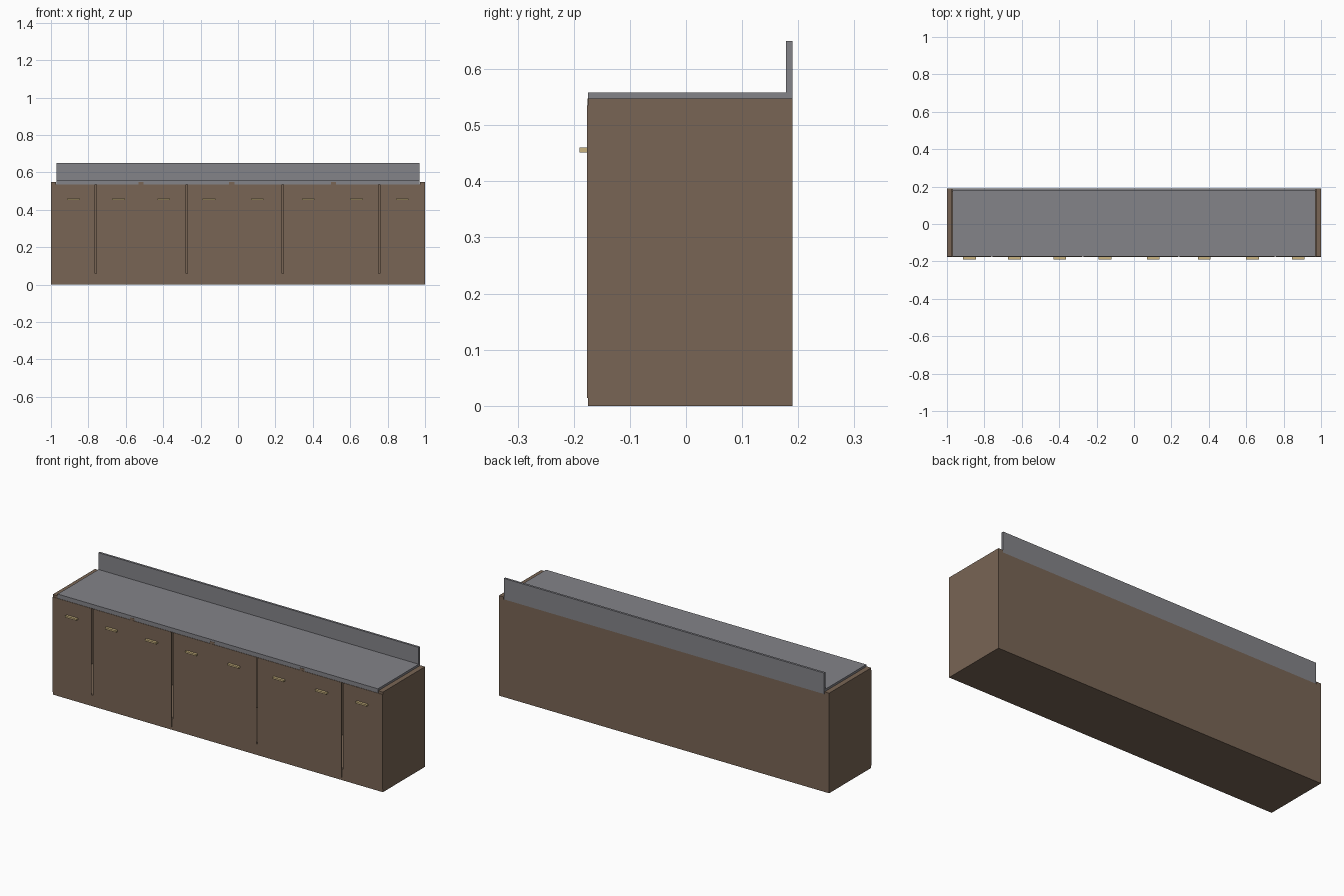
import bpy, bmesh

if "Cube" in bpy.data.objects:
    bpy.data.objects.remove(bpy.data.objects["Cube"])


def material(name, rgb):
    m = bpy.data.materials.new(name)
    m.diffuse_color = (*rgb, 1)
    m.use_nodes = True
    m.node_tree.nodes["Principled BSDF"].inputs["Base Color"].default_value = m.diffuse_color
    return m


WOOD = material("brown_wood", (0.19, 0.13, 0.09))
STONE = material("grey_counter", (0.23, 0.23, 0.25))
BRASS = material("pale_brass", (0.60, 0.46, 0.22))


def finish(name, bm, mat):
    bmesh.ops.recalc_face_normals(bm, faces=bm.faces)
    mesh = bpy.data.meshes.new(name)
    bm.to_mesh(mesh)
    bm.free()
    mesh.materials.append(mat)
    ob = bpy.data.objects.new(name, mesh)
    bpy.context.collection.objects.link(ob)
    return ob


def box(name, x, y, z, mat):
    bm = bmesh.new()
    bmesh.ops.create_cube(bm, size=1)
    for v in bm.verts:
        v.co = [r[0] if c < 0 else r[1] for r, c in zip((x, y, z), v.co)]
    return finish(name, bm, mat)


FRONT, BACK, TOP, T = -0.1745, 0.19, 0.548, 0.028

# Carcass: end panels, dividers, base and back
box("left_end_panel", (-1, -1 + T), (FRONT, BACK), (0, TOP), WOOD)
box("right_end_panel", (1 - T, 1), (FRONT, BACK), (0, TOP), WOOD)
box("base", (-1 + T, 1 - T), (FRONT, BACK), (0, 0.06), WOOD)
box("back_panel", (-1 + T, 1 - T), (BACK - 0.015, BACK), (0.06, 0.535), WOOD)
for i, x in enumerate((-0.518, -0.034, 0.511)):
    box(f"divider_{i + 1}", (x - T / 2, x + T / 2), (FRONT - 0.001, BACK - 0.015),
        (0.06, TOP), WOOD)

# Countertop and splashback as one L-shaped profile
profile = [(FRONT, 0.535), (BACK, 0.535), (BACK, 0.65), (0.178, 0.65),
           (0.178, 0.558), (FRONT, 0.558)]
bm = bmesh.new()
face = bm.faces.new([bm.verts.new((-0.97, y, z)) for y, z in profile])
ext = bmesh.ops.extrude_face_region(bm, geom=[face])["geom"]
bmesh.ops.translate(bm, vec=(1.94, 0, 0),
                    verts=[g for g in ext if isinstance(g, bmesh.types.BMVert)])
finish("countertop_with_splashback", bm, STONE)

# Thin overlay doors in pairs, each with a bar handle
seams = (-1, -0.76, -0.518, -0.275, -0.034, 0.239, 0.511, 0.756, 1)
for i, (a, b) in enumerate(zip(seams, seams[1:])):
    gap_l, gap_r = (0.0, 0.004) if i % 2 == 0 else (0.004, 0.0)
    box(f"door_{i + 1}", (a + gap_l, b - gap_r), (FRONT - 0.002, FRONT),
        (0.014, 0.535), WOOD)
    c = (a + b) / 2
    box(f"handle_{i + 1}", (c - 0.034, c + 0.034), (-0.19, FRONT - 0.001),
        (0.451, 0.46), BRASS)
